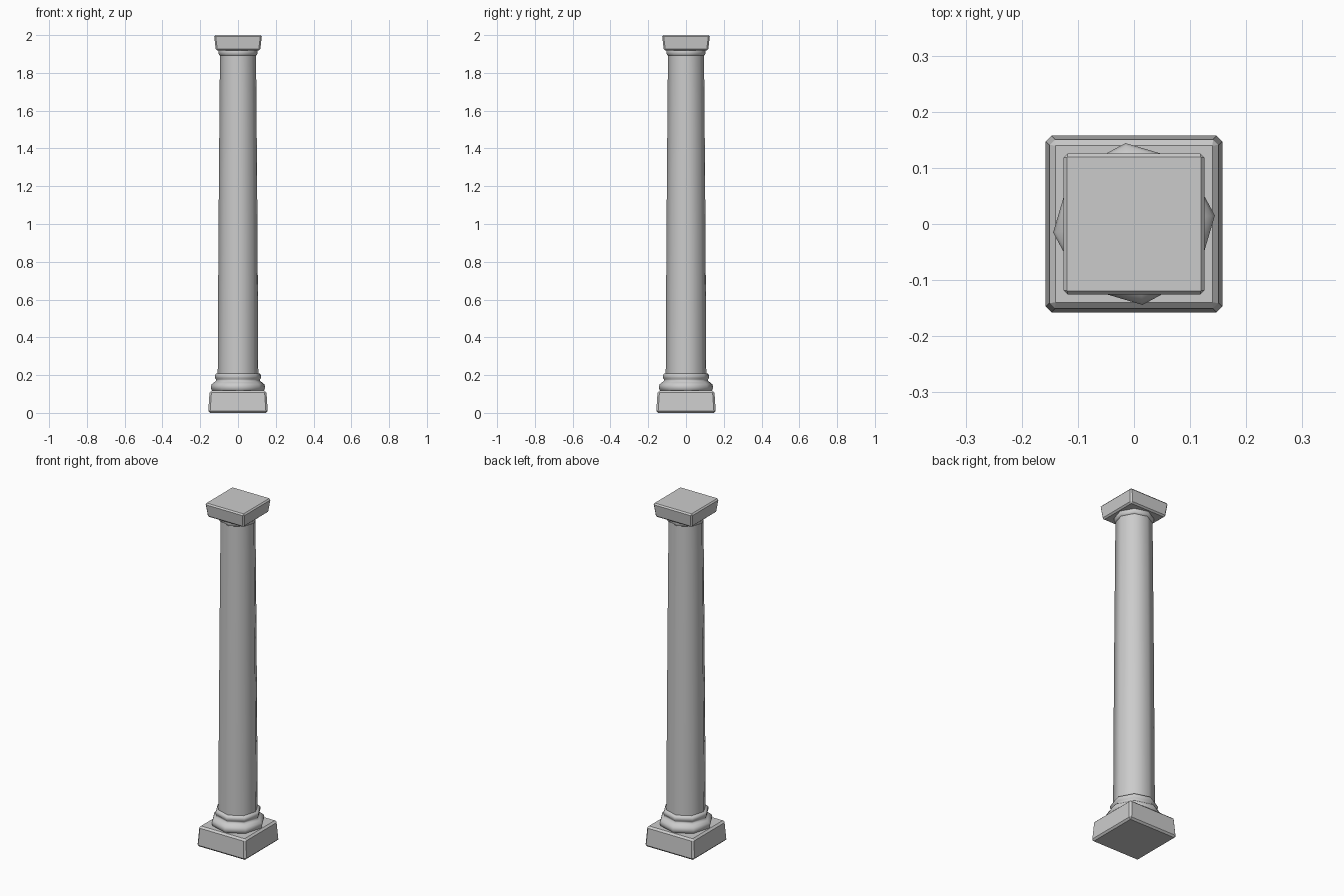
import bpy, bmesh, math

cube = bpy.data.objects.get("Cube")
if cube:
    bpy.data.objects.remove(cube, do_unlink=True)

stone = bpy.data.materials.new("grey stone")
stone.use_nodes = True
colour = (0.6, 0.6, 0.6, 1)
stone.diffuse_color = colour
stone.node_tree.nodes["Principled BSDF"].inputs["Base Color"].default_value = colour


def finish(name, bm, angle):
    bmesh.ops.recalc_face_normals(bm, faces=bm.faces)
    mesh = bpy.data.meshes.new(name)
    bm.to_mesh(mesh)
    bm.free()
    mesh.materials.append(stone)
    ob = bpy.data.objects.new(name, mesh)
    bpy.context.collection.objects.link(ob)
    bpy.ops.object.select_all(action="DESELECT")
    ob.select_set(True)
    bpy.context.view_layer.objects.active = ob
    bpy.ops.object.shade_smooth_by_angle(angle=math.radians(angle))


def lathe(name, profile, sides=8, turn=math.radians(6)):
    """Turn a (radius, height) profile into a closed ringed solid."""
    bm = bmesh.new()
    rings = [[bm.verts.new((r * math.cos(turn - math.tau * i / sides),
                            r * math.sin(turn - math.tau * i / sides), z))
              for i in range(sides)] for r, z in profile]
    for low, high in zip(rings, rings[1:]):
        for i in range(sides):
            j = (i + 1) % sides
            bm.faces.new((low[i], low[j], high[j], high[i]))
    bm.faces.new(rings[0])
    bm.faces.new(rings[-1])
    finish(name, bm, 50)


def slab(name, z0, z1, half_low, half_high, bevel):
    """Tapered square block with softened edges."""
    bm = bmesh.new()
    bmesh.ops.create_cube(bm, size=2)
    for v in bm.verts:
        half = half_high if v.co.z > 0 else half_low
        v.co = (v.co.x * half, v.co.y * half, z1 if v.co.z > 0 else z0)
    bmesh.ops.bevel(bm, geom=bm.edges[:], offset=bevel, segments=1,
                    affect="EDGES", profile=0.5)
    finish(name, bm, 30)


# Square foot and top block
slab("plinth", 0, 0.118, 0.158, 0.15, 0.01)
slab("abacus", 1.918, 2, 0.117, 0.127, 0.008)

# Moulded rings, tapered shaft and neck
lathe("base_moulding", [(0.13, 0.112), (0.141, 0.122), (0.145, 0.138), (0.14, 0.152),
                        (0.127, 0.162), (0.117, 0.17), (0.117, 0.178), (0.123, 0.185),
                        (0.123, 0.198), (0.117, 0.207), (0.105, 0.21)])
lathe("shaft", [(0.108, 0.19), (0.106, 0.6), (0.102, 1.2), (0.096, 1.9)])
lathe("neck_ring", [(0.095, 1.89), (0.101, 1.895), (0.104, 1.905),
                    (0.104, 1.915), (0.1, 1.925)])
